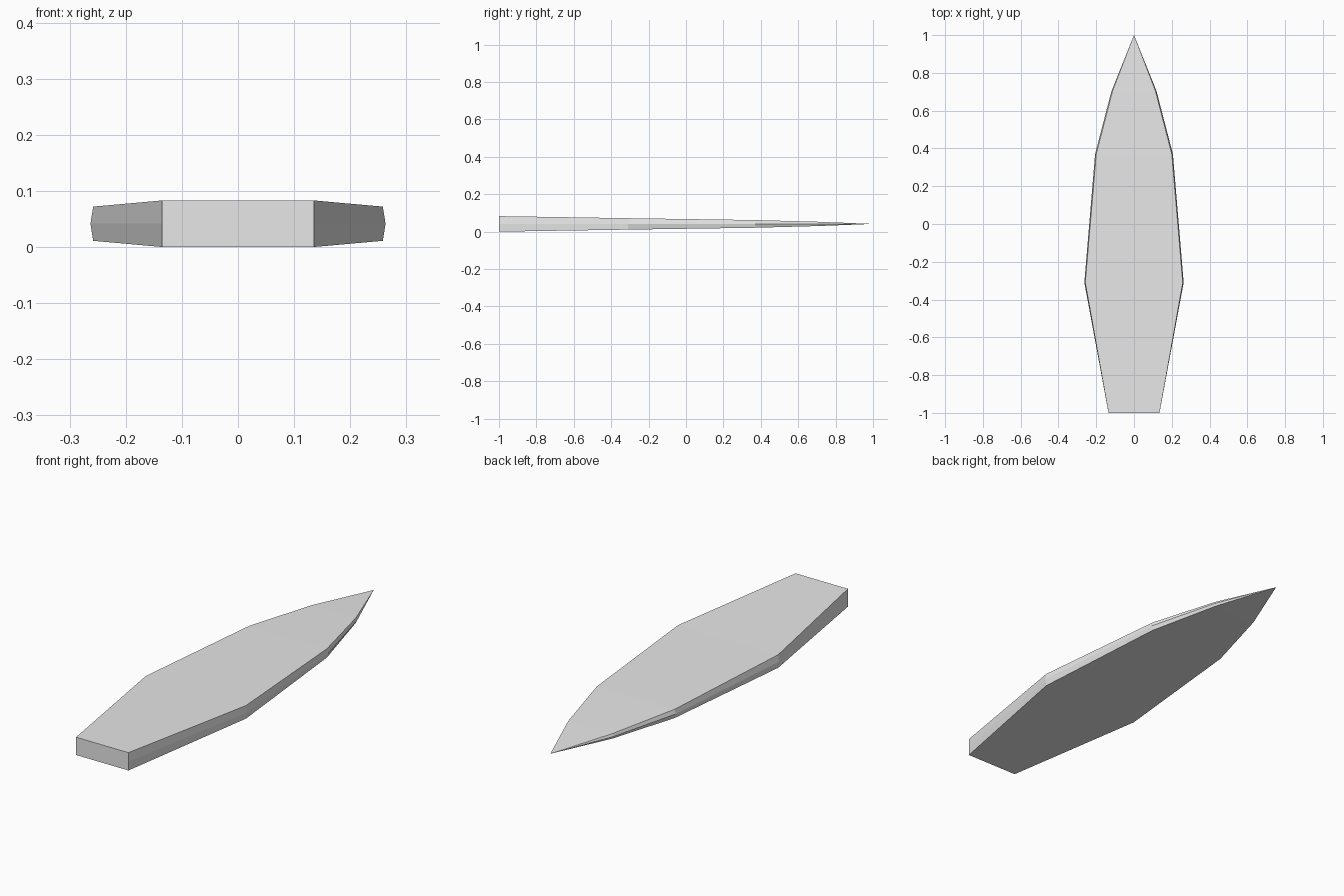
import bpy
import bmesh

cube = bpy.data.objects.get("Cube")
if cube:
    bpy.data.objects.remove(cube, do_unlink=True)

# Plain grey material
grey = bpy.data.materials.new("light_grey")
grey.use_nodes = True
grey.diffuse_color = (0.8, 0.8, 0.8, 1)
grey.node_tree.nodes["Principled BSDF"].inputs["Base Color"].default_value = (0.8, 0.8, 0.8, 1)

MID_Z = 0.0415
# Cross-sections from blunt end to point: y, edge half width, ridge half width, half thickness
SECTIONS = [
    (-1.0, 0.135, 0.135, 0.0415),
    (-0.31, 0.258, 0.263, 0.0305),
    (0.37, 0.2, 0.206, 0.0205),
    (0.705, 0.113, 0.119, 0.0115),
]

bm = bmesh.new()


def ring(y, edge, ridge, thick):
    """Six-sided section with a slight ridge along each side."""
    points = [(-edge, thick), (edge, thick), (ridge, 0),
              (edge, -thick), (-edge, -thick), (-ridge, 0)]
    return [bm.verts.new((x, y, MID_Z + z)) for x, z in points]


# Tapered blade lofted through the sections and closed to a point
rings = [ring(*section) for section in SECTIONS]
tip = bm.verts.new((0, 1, MID_Z))
bm.faces.new(rings[0])
for a, b in zip(rings, rings[1:]):
    for i in range(len(a)):
        j = (i + 1) % len(a)
        bm.faces.new((a[i], a[j], b[j], b[i]))
last = rings[-1]
for i in range(len(last)):
    bm.faces.new((last[i], last[(i + 1) % len(last)], tip))
bmesh.ops.recalc_face_normals(bm, faces=bm.faces)

mesh = bpy.data.meshes.new("blade")
bm.to_mesh(mesh)
bm.free()
mesh.materials.append(grey)
blade = bpy.data.objects.new("blade", mesh)
bpy.context.collection.objects.link(blade)
